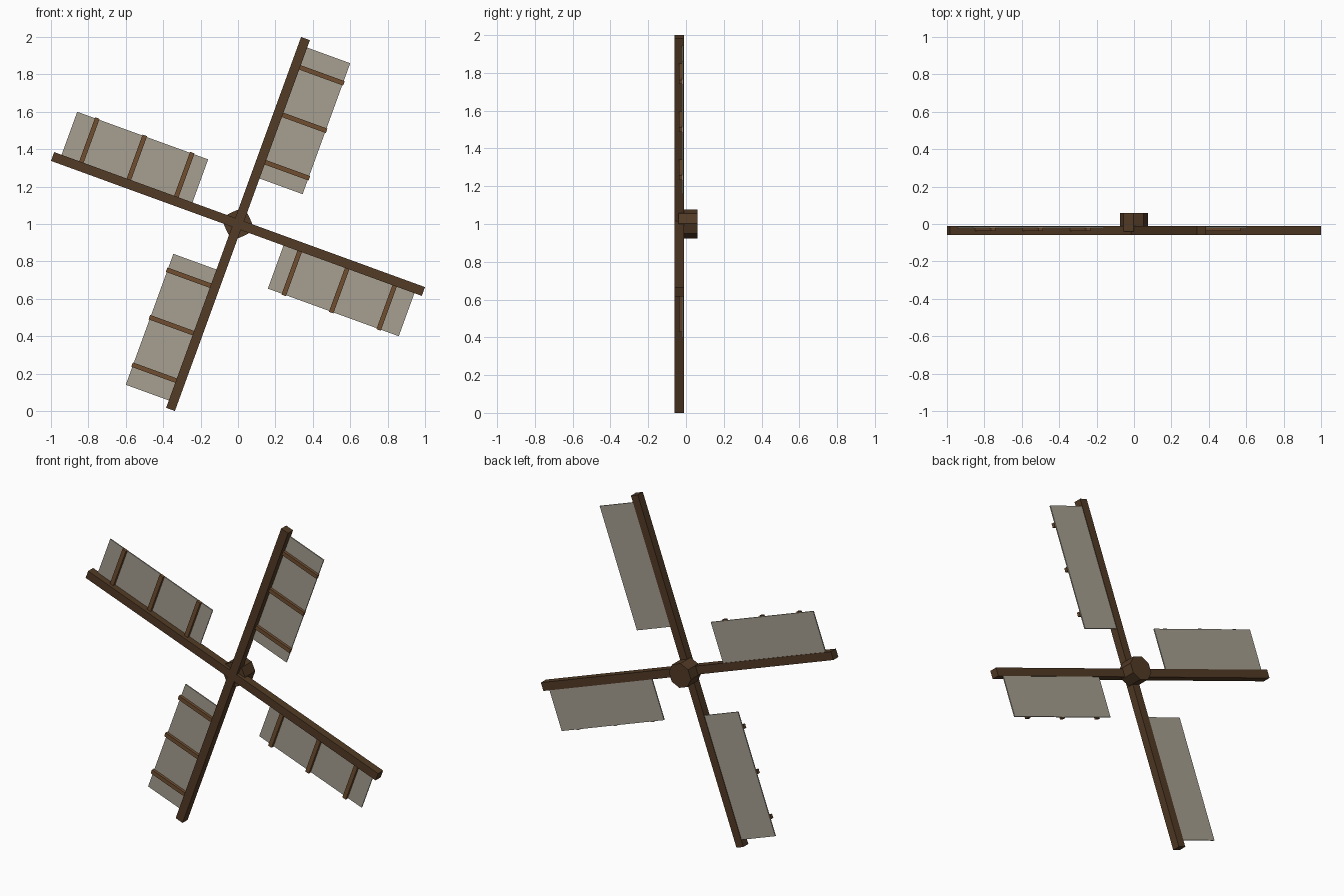
import bpy, math
from mathutils import Matrix, Vector

if "Cube" in bpy.data.objects:
    bpy.data.objects.remove(bpy.data.objects["Cube"])


def material(name, color):
    m = bpy.data.materials.new(name)
    m.diffuse_color = color
    m.use_nodes = True
    m.node_tree.nodes["Principled BSDF"].inputs["Base Color"].default_value = m.diffuse_color
    return m


beam_mat = material("dark_wood", (0.085, 0.043, 0.019, 1))
slat_mat = material("light_wood", (0.16, 0.075, 0.03, 1))
cloth_mat = material("canvas", (0.38, 0.35, 0.28, 1))
CENTRE = Matrix.Translation((0, 0, 1))


def box(name, lo, hi, turn, mat):
    """Box given in blade space (x across, z along the arm), turned about the hub."""
    lo, hi = Vector(lo), Vector(hi)
    bpy.ops.mesh.primitive_cube_add(size=1)
    ob = bpy.context.object
    ob.name = name
    ob.data.transform(Matrix.Translation((lo + hi) / 2) @ Matrix.Diagonal((*(hi - lo), 1)))
    ob.matrix_world = CENTRE @ Matrix.Rotation(turn, 4, 'Y')
    ob.data.materials.append(mat)
    return ob


TILT = math.radians(20)

# two crossing beams
for i in range(2):
    box(f"beam_{i}", (-0.025, -0.06, -1.055), (0.025, -0.011, 1.055),
        TILT + i * math.pi / 2, beam_mat)

# four sails, each with three battens
for i in range(4):
    turn = TILT + i * math.pi / 2
    box(f"sail_{i}", (0.022, -0.021, 0.268), (0.27, -0.014, 1.013), turn, cloth_mat)
    for j in range(3):
        u = 0.36 + 0.27 * j
        box(f"batten_{i}_{j}", (0.02, -0.038, u - 0.0125), (0.275, -0.02, u + 0.0125),
            turn, slat_mat)

# octagonal hub behind the beams
bpy.ops.mesh.primitive_cylinder_add(vertices=8, radius=0.076, depth=0.1)
hub = bpy.context.object
hub.name = "hub"
hub.data.transform(Matrix.Rotation(math.pi / 8, 4, 'Z'))
hub.matrix_world = (Matrix.Translation((0, 0.01, 1)) @ Matrix.Rotation(TILT, 4, 'Y')
                    @ Matrix.Rotation(math.pi / 2, 4, 'X'))
hub.data.materials.append(beam_mat)
